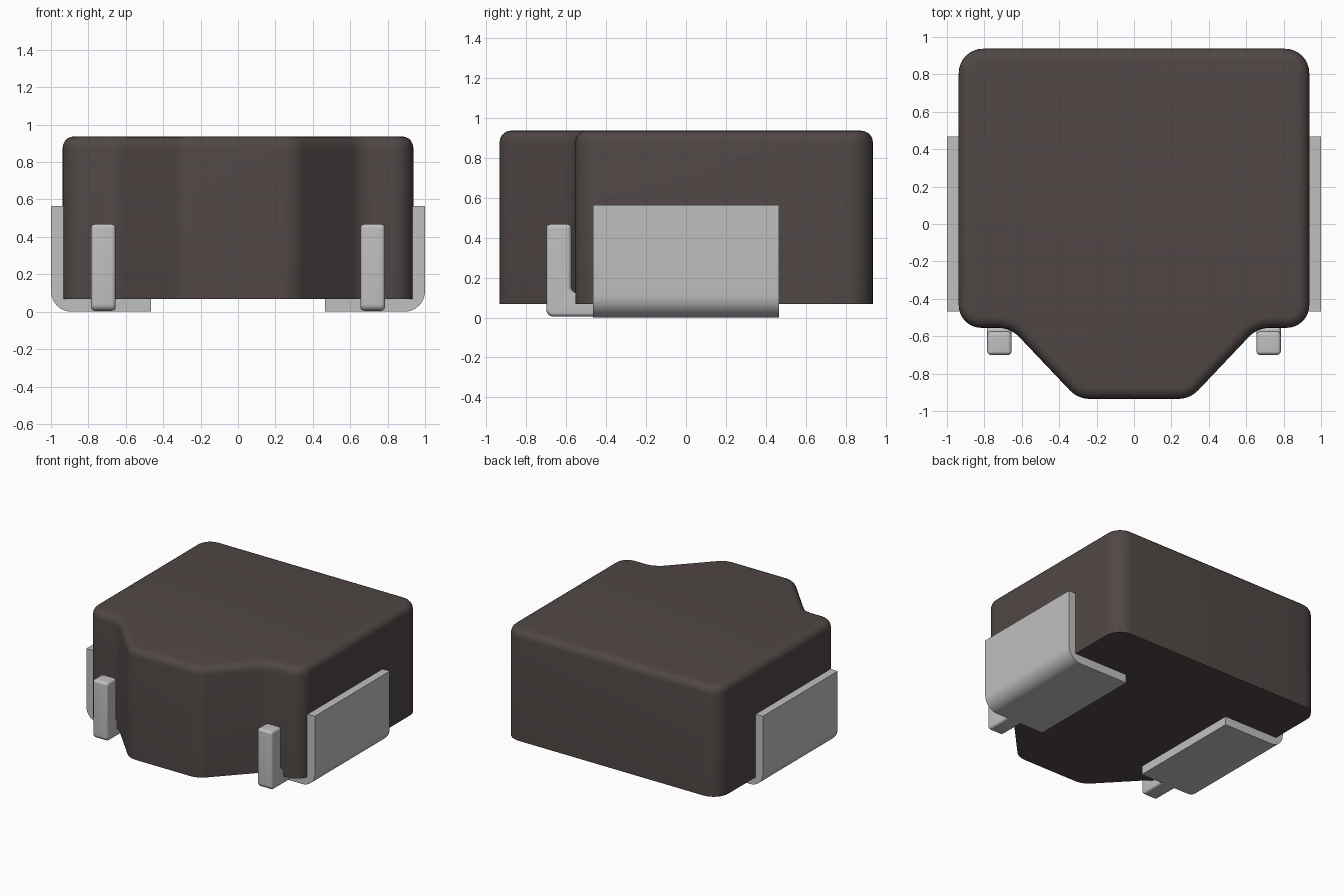
import bpy, bmesh, math
from mathutils import Vector

cube = bpy.data.objects.get("Cube")
if cube:
    bpy.data.objects.remove(cube, do_unlink=True)


def material(name, rgb):
    m = bpy.data.materials.new(name)
    m.use_nodes = True
    m.diffuse_color = (*rgb, 1)
    bsdf = next(n for n in m.node_tree.nodes if n.type == "BSDF_PRINCIPLED")
    bsdf.inputs["Base Color"].default_value = (*rgb, 1)
    return m


dark = material("dark brown ferrite", (0.08, 0.063, 0.061))
silver = material("tinned silver", (0.53, 0.53, 0.53))


def rounded(corners, steps=8):
    """Round each (x, y, radius) corner of a closed 2D outline."""
    out = []
    for i, (x, y, r) in enumerate(corners):
        p = Vector((x, y))
        a = (Vector(corners[i - 1][:2]) - p).normalized()
        b = (Vector(corners[(i + 1) % len(corners)][:2]) - p).normalized()
        if r == 0:
            out.append(p)
            continue
        half = a.angle(b) / 2
        centre = p + (a + b).normalized() * (r / math.sin(half))
        start = p + a * (r / math.tan(half)) - centre
        end = p + b * (r / math.tan(half)) - centre
        sweep = start.angle_signed(end)
        for k in range(steps + 1):
            t = -sweep * k / steps
            c, s = math.cos(t), math.sin(t)
            out.append(centre + Vector((c * start.x - s * start.y,
                                        s * start.x + c * start.y)))
    return out


def prism(name, outline, place, depth, mat, bevel=0, top_only=False):
    """Extrude a 2D outline along depth and optionally round its rims."""
    bm = bmesh.new()
    face = bm.faces.new([bm.verts.new(place(p)) for p in outline])
    moved = bmesh.ops.extrude_face_region(bm, geom=[face], use_keep_orig=True)["geom"]
    cap = [g for g in moved if isinstance(g, bmesh.types.BMFace)][0]
    bmesh.ops.translate(bm, verts=cap.verts[:], vec=depth)
    bmesh.ops.recalc_face_normals(bm, faces=bm.faces[:])
    if bevel:
        rim = set(cap.edges) if top_only else set(cap.edges) | set(face.edges)
        bmesh.ops.bevel(bm, geom=list(rim), offset=bevel, segments=5,
                        profile=0.5, affect="EDGES", clamp_overlap=False)
    me = bpy.data.meshes.new(name)
    bm.to_mesh(me)
    bm.free()
    ob = bpy.data.objects.new(name, me)
    bpy.context.collection.objects.link(ob)
    me.materials.append(mat)
    bpy.ops.object.select_all(action="DESELECT")
    ob.select_set(True)
    bpy.context.view_layer.objects.active = ob
    bpy.ops.object.shade_smooth_by_angle(angle=math.radians(35))
    return ob


# Moulded body with a tapered nose at the front
half = [(0.30, -0.935, 0.15), (0.66, -0.555, 0.16),
        (0.937, -0.555, 0.12), (0.937, 0.937, 0.13)]
outline = half + [(-x, y, r) for x, y, r in reversed(half)]
prism("body", rounded(outline), lambda p: (p.x, p.y, 0.067),
      (0, 0, 0.87), dark, bevel=0.06, top_only=True)

# Profiles of the bent terminal plate (x, z) and the upright wire end (y, z)
plate = rounded([(0.465, 0, 0), (1.0, 0, 0.11), (1.0, 0.565, 0),
                 (0.932, 0.565, 0), (0.932, 0.068, 0.04), (0.465, 0.068, 0)])
wire = rounded([(-0.70, 0.005, 0.035), (-0.44, 0.005, 0), (-0.44, 0.125, 0),
                (-0.575, 0.125, 0.03), (-0.575, 0.468, 0.02), (-0.70, 0.468, 0.02)])

for side, s in (("left", 1), ("right", -1)):
    prism(side + "_terminal", plate, lambda p: (s * p.x, -0.467, p.y),
          (0, 0.934, 0), silver)
    prism(side + "_wire_end", wire, lambda p: (s * 0.655, p.x, p.y),
          (s * 0.13, 0, 0), silver, bevel=0.02)
